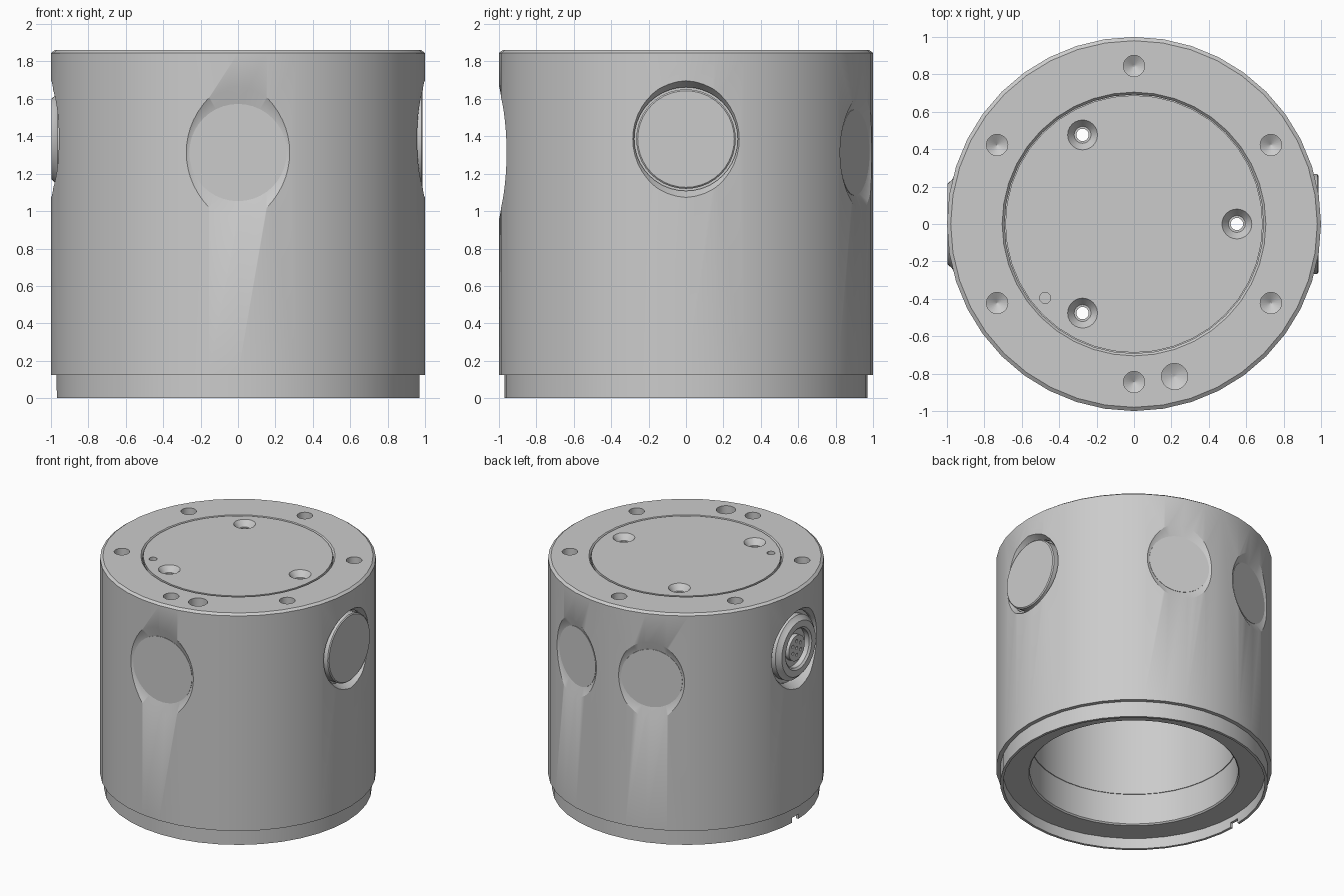
import bpy, bmesh, math
from mathutils import Matrix

cube = bpy.data.objects.get("Cube")
if cube:
    bpy.data.objects.remove(cube, do_unlink=True)

metal = bpy.data.materials.new("light_grey_metal")
metal.use_nodes = True
GREY = (0.6, 0.6, 0.6, 1)
metal.diffuse_color = GREY
metal.node_tree.nodes["Principled BSDF"].inputs["Base Color"].default_value = GREY


def lathe(name, profile, sides=40, matrix=Matrix(), closed=False):
    """Turn (radius, height) points around z, then place with a matrix."""
    bm = bmesh.new()
    rings = []
    for r, h in profile:
        rings.append([bm.verts.new((r * math.cos(a), r * math.sin(a), h))
                      for a in (math.tau * i / sides for i in range(sides))])
    pairs = list(zip(rings, rings[1:]))
    if closed:
        pairs.append((rings[-1], rings[0]))
    else:
        bm.faces.new(rings[0])
        bm.faces.new(rings[-1])
    for low, high in pairs:
        for i in range(sides):
            j = (i + 1) % sides
            bm.faces.new((low[i], low[j], high[j], high[i]))
    bmesh.ops.recalc_face_normals(bm, faces=bm.faces)
    bm.transform(matrix)
    mesh = bpy.data.meshes.new(name)
    bm.to_mesh(mesh)
    bm.free()
    mesh.materials.append(metal)
    obj = bpy.data.objects.new(name, mesh)
    bpy.context.collection.objects.link(obj)
    return obj


def activate(obj):
    bpy.ops.object.select_all(action='DESELECT')
    obj.select_set(True)
    bpy.context.view_layer.objects.active = obj


def cut(obj, cutters):
    """Subtract each cutter from the object and discard it."""
    activate(obj)
    for c in cutters:
        mod = obj.modifiers.new("cut", 'BOOLEAN')
        mod.operation = 'DIFFERENCE'
        mod.solver = 'EXACT'
        mod.object = c
        bpy.ops.object.modifier_apply(modifier=mod.name)
        bpy.data.objects.remove(c, do_unlink=True)


def smooth(obj):
    activate(obj)
    bpy.ops.object.shade_smooth_by_angle(angle=math.radians(30))


def radial(degrees, z):
    """Local z points outward from the main axis at the given angle."""
    return (Matrix.Translation((0, 0, z)) @ Matrix.Rotation(math.radians(degrees), 4, 'Z')
            @ Matrix.Rotation(math.pi / 2, 4, 'Y'))


def at(x, y, z=0):
    return Matrix.Translation((x, y, z))


TOP = 1.86

# Hollow housing: recessed underside within a thin foot rim, ledge for the lid
housing = lathe("housing", [
    (0.765, 0.085), (0.95, 0.085), (0.95, 0), (0.97, 0), (0.97, 0.125), (1, 0.125),
    (1, TOP - 0.015), (0.98, TOP), (0.705, TOP), (0.692, TOP - 0.015), (0.692, 1.74),
    (0.61, 1.74), (0.61, 1.70), (0.75, 1.70), (0.75, 0.34), (0.755, 0.34),
    (0.755, 0.095)], closed=True)

# Conical ports with flat round covers: one at the front, two at the back
cutters = []
for name, a, r, d in (("front", -90, 0.26, 0.95), ("back_left", 70, 0.23, 0.957),
                      ("back_right", 110, 0.23, 0.957)):
    place = radial(a, 1.313)
    cutters.append(lathe("port_cutter", [(r, d), (r + 1.9 * (1.06 - d), 1.06)], 40, place))
    smooth(lathe(name + "_port_cover", [(r, d - 0.004), (r, d + 0.003)], 40, place))

# Flared sockets for the side plug and the connector
for a in (0, 180):
    cutters.append(lathe("socket_cutter", [
        (0.277, 0.92), (0.277, 0.945), (0.288, 0.962), (0.312, 1.0), (0.37, 1.06)],
        40, radial(a, 1.385)))


# Blind drilled holes in the rim
def drill(x, y, r):
    return lathe("drill_cutter", [(0.002, TOP - 0.2), (r, TOP - 0.165), (r, TOP + 0.05)],
                 20, at(x, y))


for i in range(6):
    a = math.radians(30 + 60 * i)
    cutters.append(drill(0.845 * math.cos(a), 0.845 * math.sin(a), 0.057))
cutters.append(drill(0.217, -0.815, 0.07))

# Locating notch in the foot rim
bpy.ops.mesh.primitive_cube_add(size=1, location=(-0.95, 0, 0))
notch = bpy.context.object
notch.scale = (0.16, 0.08, 0.08)
cutters.append(notch)
cut(housing, cutters)
smooth(housing)

# Flush lid with countersunk through holes and a small vent
lid = lathe("lid", [(0.688, 1.74), (0.688, TOP)])
holes = []
for i in range(3):
    a = math.radians(120 * i)
    holes.append(lathe("screw_cutter", [
        (0.033, 1.6), (0.033, TOP - 0.045), (0.045, TOP - 0.045), (0.08, TOP),
        (0.08, TOP + 0.05)], 24, at(0.55 * math.cos(a), 0.55 * math.sin(a))))
holes.append(lathe("vent_cutter", [(0.03, TOP - 0.04), (0.03, TOP + 0.05)], 12,
                   at(-0.475, -0.395)))
cut(lid, holes)
smooth(lid)

# Round plug on the left side
plug = lathe("side_plug", [(0.266, 0.9), (0.266, 0.98), (0.258, 0.987)], 40, radial(0, 1.385))
smooth(plug)

# Stepped connector on the right side, with a core and contact holes
side = radial(180, 1.385)
shell = lathe("connector_shell", [
    (0.15, 0.9), (0.25, 0.9), (0.25, 0.965), (0.235, 0.975), (0.215, 0.998),
    (0.165, 0.998), (0.15, 0.985)], 40, side, closed=True)
core = lathe("connector_core", [(0.152, 0.9), (0.152, 0.945), (0.1, 0.945),
                                (0.1, 0.98)], 32, side)
contacts = [lathe("contact_cutter", [(0.013, 0.96), (0.013, 1.02)], 10, side @ at(x, y))
            for x, y in [(0, 0)] + [(0.055 * math.cos(math.tau * i / 6),
                                     0.055 * math.sin(math.tau * i / 6)) for i in range(6)]]
cut(core, contacts)
smooth(shell)
smooth(core)
